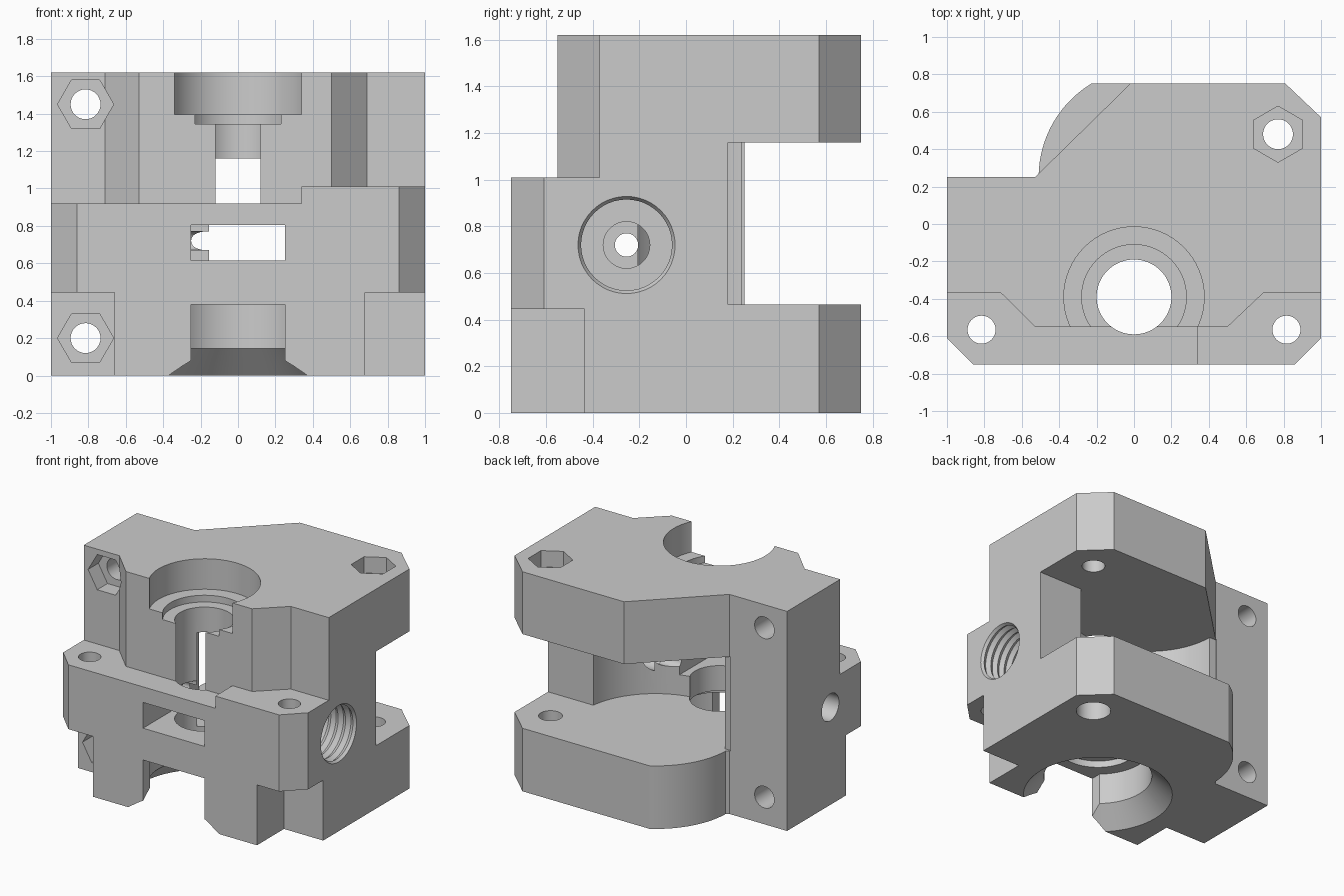
import bpy, bmesh, math
from mathutils import Matrix

cube = bpy.data.objects.get("Cube")
if cube:
    bpy.data.objects.remove(cube, do_unlink=True)

grey = bpy.data.materials.new("plain_grey")
grey.use_nodes = True
COLOUR = (0.6, 0.6, 0.6, 1)
grey.diffuse_color = COLOUR
grey.node_tree.nodes["Principled BSDF"].inputs["Base Color"].default_value = COLOUR


def make(name, bm):
    bmesh.ops.recalc_face_normals(bm, faces=bm.faces)
    mesh = bpy.data.meshes.new(name)
    bm.to_mesh(mesh)
    bm.free()
    mesh.materials.append(grey)
    ob = bpy.data.objects.new(name, mesh)
    bpy.context.collection.objects.link(ob)
    return ob


def prism(name, outline, z0, z1):
    bm = bmesh.new()
    face = bm.faces.new([bm.verts.new((x, y, z0)) for x, y in outline])
    ext = bmesh.ops.extrude_face_region(bm, geom=[face])["geom"]
    bmesh.ops.translate(bm, vec=(0, 0, z1 - z0),
                        verts=[v for v in ext if isinstance(v, bmesh.types.BMVert)])
    return make(name, bm)


def box(name, x0, x1, y0, y1, z0, z1):
    return prism(name, [(x0, y0), (x1, y0), (x1, y1), (x0, y1)], z0, z1)


def turned(name, profile, centre, axis="Z", sides=64, spin=0.0):
    """Solid of revolution from (radius, height) pairs, capped at both ends."""
    bm = bmesh.new()
    rings = []
    for r, h in profile:
        angles = [spin + math.tau * i / sides for i in range(sides)]
        rings.append([bm.verts.new((r * math.cos(a), r * math.sin(a), h)) for a in angles])
    for low, high in zip(rings, rings[1:]):
        for i in range(sides):
            j = (i + 1) % sides
            bm.faces.new((low[i], low[j], high[j], high[i]))
    bm.faces.new(rings[0])
    bm.faces.new(rings[-1])
    turn = {"Z": Matrix(), "X": Matrix.Rotation(math.pi / 2, 4, "Y"),
            "Y": Matrix.Rotation(-math.pi / 2, 4, "X")}[axis]
    bm.transform(Matrix.Translation(centre) @ turn)
    return make(name, bm)


def combine(body, other, operation):
    mod = body.modifiers.new(other.name, "BOOLEAN")
    mod.operation = operation
    mod.solver = "EXACT"
    mod.object = other
    bpy.context.view_layer.objects.active = body
    bpy.ops.object.modifier_apply(modifier=mod.name)
    bpy.data.objects.remove(other, do_unlink=True)


# Lower body with a rounded back lobe
CX, CY, LOBE = 0.075, 0.25, 0.585
end = math.pi - math.asin(0.5 / LOBE)
lobe = [(CX + LOBE * math.cos(a), CY + LOBE * math.sin(a))
        for a in (end + (math.pi - 0.03 - end) * i / 20 for i in range(21))]
back = [(1, 0.57), (0.81, 0.75)]
left_back = [(-0.53, 0.25), (-1, 0.25)]
front = [(-1, -0.61), (-0.86, -0.75), (0.86, -0.75), (1, -0.61)]
body = prism("extruder_body", front + back + lobe + left_back, 0, 0.92)

# Upper body with a slanted back corner, and the raised front ledge
upper_front = [(-1, -0.37), (-0.71, -0.37), (-0.53, -0.55),
               (0.5, -0.55), (0.69, -0.37), (1, -0.37)]
combine(body, prism("upper_body", upper_front + back + [(-0.02, 0.75)] + left_back,
                    0.8, 1.62), "UNION")
combine(body, prism("front_ledge", [(0.34, -0.75), (0.86, -0.75), (1, -0.61),
                                    (1, -0.3), (0.34, -0.3)], 0.8, 1.01), "UNION")

cutters = []

# Gap between the two back plates, with its round wheel pocket
cutters.append(box("back_gap", -0.54, 1.2, 0.24, 1, 0.465, 1.16))
cutters.append(box("side_gap", 0.2, 1.2, 0.18, 0.5, 0.465, 1.16))
cutters.append(turned("wheel_pocket", [(0.56, 0.465), (0.56, 1.16)], (CX, CY, 0)))

# Shaft bore with bearing seats at both ends and a flared foot
bore = [(0.566, -0.05), (0.375, 0.145), (0.375, 0.38), (0.28, 0.38), (0.28, 0.43),
        (0.2, 0.43), (0.2, 1.345), (0.28, 1.345), (0.28, 1.395), (0.375, 1.395),
        (0.375, 1.8)]
cutters.append(turned("shaft_bore", bore, (0, -0.39, 0)))
cutters.append(box("foot_slot", -0.25, 0.25, -0.9, -0.45, -0.1, 0.38))
cutters.append(box("front_window", -0.25, 0.25, -0.9, -0.26, 0.615, 0.805))

# Recesses under the front corners
cutters.append(box("left_recess", -1.2, -0.66, -0.9, -0.435, -0.1, 0.445))
cutters.append(box("right_recess", 0.68, 1.2, -0.9, -0.435, -0.1, 0.445))

# Feed path: threaded socket on the left, plain hole on the right
thread = []
for i in range(8):
    thread += [(0.195, 0.56 + i * 0.06), (0.215, 0.59 + i * 0.06)]
FEED = (0, -0.255, 0.72)
cutters.append(turned("threaded_socket", thread, FEED, "X", 48))
cutters.append(turned("socket_tip", [(0.1, 0.4), (0.1, 0.7)], FEED, "X", 32))
cutters.append(turned("feed_hole", [(0.05, -1.2), (0.05, 0.5)], FEED, "X", 32))
cutters.append(turned("feed_entry", [(0.1, -1.2), (0.1, -0.7)], FEED, "X", 32))

# Bolt holes with hexagonal nut pockets on the front
for z, face in ((1.45, -0.37), (0.2, -0.435)):
    cutters.append(turned("bolt_hole", [(0.08, -1), (0.08, 1)], (-0.815, 0, z), "Y", 32))
    cutters.append(turned("nut_pocket", [(0.15, face - 0.1), (0.15, face + 0.12)],
                          (-0.815, 0, z), "Y", 6))

# Upright holes in the front corners and back corner
for x in (-0.815, 0.815):
    cutters.append(turned("corner_hole", [(0.075, 0.2), (0.075, 1.2)], (x, -0.565, 0), sides=32))
BACK = (0.77, 0.48, 0)
cutters.append(turned("back_hole", [(0.12, -0.1), (0.12, 0.15), (0.08, 0.15), (0.08, 1.8)],
                      BACK, sides=32))
cutters.append(turned("back_nut_pocket", [(0.15, 1.5), (0.15, 1.8)], BACK,
                      sides=6, spin=math.pi / 6))

for cutter in cutters:
    combine(body, cutter, "DIFFERENCE")

bpy.ops.object.select_all(action="DESELECT")
body.select_set(True)
bpy.context.view_layer.objects.active = body
bpy.ops.object.shade_smooth_by_angle(angle=math.radians(25))
